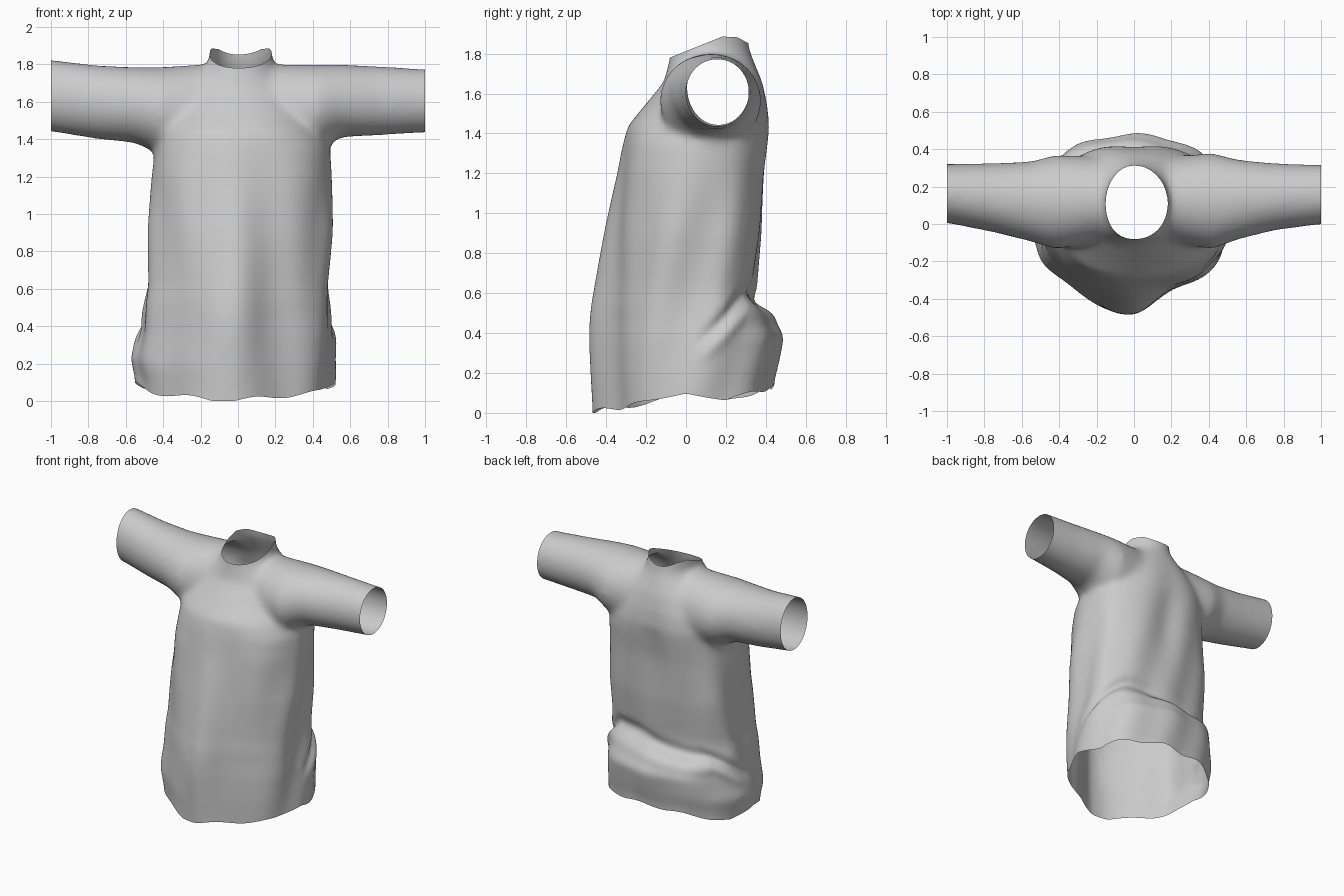
import bpy, bmesh, math
from mathutils import Vector

if "Cube" in bpy.data.objects:
    bpy.data.objects.remove(bpy.data.objects["Cube"])


def bell(t, w):
    return math.exp(-(t / w) ** 2)


def loft(bm, rings):
    """Skin closed rings of points and cap both ends."""
    loops = [[bm.verts.new(p) for p in r] for r in rings]
    for a, b in zip(loops, loops[1:]):
        n = len(a)
        for i in range(n):
            bm.faces.new((a[i], a[(i + 1) % n], b[(i + 1) % n], b[i]))
    bm.faces.new(loops[0][::-1])
    bm.faces.new(loops[-1])


def spow(v, p):
    return math.copysign(abs(v) ** p, v)


def lerp_table(table, t):
    if t <= table[0][0]:
        return table[0][1]
    for (a, va), (b, vb) in zip(table, table[1:]):
        if t <= b:
            return va + (vb - va) * (t - a) / (b - a)
    return table[-1][1]


def torso_ring(z, xl, xr, yf, yb, yc, ridge, qb, n=120):
    """Rounded back, boxy front with a ridge down the middle."""
    box = lerp_table([(1.25, .65), (1.55, 1)], z)
    pts = []
    for i in range(n):
        a = 2 * math.pi * i / n
        c, s = math.cos(a), math.sin(a)
        if abs(s) < 1e-6:
            s = 0
        half = xl if c < 0 else xr
        if s > 0:
            pts.append((c * half, yc + s ** qb * (yb - yc), z))
        else:
            u = spow(c, box)
            peak = ridge * bell(u + .1, .42)
            depth = (1 - ridge) * abs(s) ** (.4 + .6 * box) + peak
            pts.append((u * half, yc - depth * (yc - yf), z))
    return pts


def sleeve_ring(x, y0, y1, z0, z1, n=40):
    pts = []
    for i in range(n):
        a = 2 * math.pi * i / n
        pts.append((x, (y0 + y1) / 2 + math.cos(a) * (y1 - y0) / 2,
                    (z0 + z1) / 2 + math.sin(a) * (z1 - z0) / 2))
    return pts


# Torso sections: z, left, right, front y, back y, side y, front ridge, back curve
TORSO = [
    (-0.12, .53, .505, -.475, .43, .04, .30, .75),
    (0.05, .54, .51, -.480, .44, .04, .30, .75),
    (0.17, .56, .51, -.487, .46, .04, .30, .75),
    (0.35, .52, .505, -.493, .485, .04, .30, .75),
    (0.46, .51, .495, -.490, .43, .04, .30, .7),
    (0.54, .50, .49, -.480, .365, .04, .28, .65),
    (0.62, .485, .487, -.465, .350, .04, .27, .65),
    (0.90, .475, .50, -.410, .385, .04, .20, .6),
    (1.20, .455, .495, -.343, .405, .06, .10, .65),
    (1.35, .44, .490, -.315, .425, .08, .05, .7),
    (1.44, .43, .450, -.290, .435, .10, 0, .75),
    (1.55, .40, .400, -.200, .420, .12, 0, .85),
    (1.66, .32, .330, -.110, .390, .12, 0, 1),
    (1.75, .21, .230, -.088, .350, .12, 0, 1),
    (1.81, .155, .185, -.078, .325, .12, 0, 1),
    (2.00, .145, .172, -.070, .290, .12, 0, 1),
]
# Sleeve sections, one wrist to the other: x, y range, z range
SLEEVES = [
    (-1.1, .01, .322, 1.45, 1.83), (-1, .005, .322, 1.44, 1.825),
    (-.75, -.045, .325, 1.40, 1.795), (-.55, -.095, .335, 1.38, 1.785),
    (-.42, -.135, .37, 1.32, 1.785), (-.2, -.10, .36, 1.30, 1.80),
    (.2, -.10, .36, 1.30, 1.80), (.42, -.135, .38, 1.33, 1.80),
    (.55, -.085, .345, 1.41, 1.80), (.75, -.035, .325, 1.42, 1.79),
    (1, -.002, .317, 1.435, 1.775), (1.1, 0, .317, 1.435, 1.77),
]

# Closed torso and sleeve volumes, fused and softened
bm = bmesh.new()
loft(bm, [torso_ring(*r) for r in TORSO])
loft(bm, [sleeve_ring(*r) for r in SLEEVES])
bmesh.ops.recalc_face_normals(bm, faces=bm.faces)
mesh = bpy.data.meshes.new("shirt")
bm.to_mesh(mesh)
bm.free()
shirt = bpy.data.objects.new("shirt", mesh)
bpy.context.collection.objects.link(shirt)
remesh = shirt.modifiers.new("fuse", 'REMESH')
remesh.mode = 'VOXEL'
remesh.voxel_size = 0.018
smooth = shirt.modifiers.new("soften", 'SMOOTH')
smooth.factor = 0.5
smooth.iterations = 24
fused = bpy.data.meshes.new_from_object(
    shirt.evaluated_get(bpy.context.evaluated_depsgraph_get()))
shirt.modifiers.clear()
shirt.data = fused

# Cut open the cuffs, neck (sloping up, then down at the back) and hem
bm = bmesh.new()
bm.from_mesh(fused)
CUTS = [((1, 0, 0), (1, 0, 0)), ((-1, 0, 0), (-1, 0, 0)),
        ((0, -.07, 1.785), (0, -.4, 1)), ((0, .2, 1.885), (0, .05, 1)),
        ((0, .27, 1.875), (0, .5, 1)), ((0, 0, 0), (0, 0, -1))]
for co, no in CUTS:
    bmesh.ops.bisect_plane(bm, geom=bm.verts[:] + bm.edges[:] + bm.faces[:],
                           plane_co=co, plane_no=Vector(no).normalized(),
                           clear_outer=True)
bm.normal_update()

# Cloth folds and the wavy hem
HEM = [(-.46, .005), (-.2, .05), (0, .10), (.2, .06), (.44, .13)]
moves = []
for v in bm.verts:
    x, y, z = v.co
    n = v.normal
    d = 0
    front, back, side = max(0, -n.y), max(0, n.y), abs(n.x) ** 2
    if z < 1.45 and abs(x) < .62:
        low = min(1, (1.45 - z) / .5)
        d += front * low * .007 * math.sin(21 * x + 1.5 * z)
        d += back * low * .008 * math.sin(19 * x + 3 * z)
        d += side * low * .014 * math.sin(17 * y - 5 * z + 1)
        # Groove above the bunched cloth at the lower back
        zc = .57 + .04 * math.sin(5 * x) * max(0, n.y) - 1.0 * max(0, .3 - y)
        w = min(1, max(0, (y - .03) / .12))
        d += w * (-.024 * bell(z - zc, .045) + .012 * bell(z - zc + .1, .05))
    # Hollow along the spine
    d -= back * .03 * bell(x, .12) * bell(z - 1.2, .4)
    lift = lerp_table(HEM, y) + .012 * math.sin(19 * x)
    fall = max(0, 1 - z / .6) ** 1.5
    moves.append(n * d + Vector((0, 0, max(0, lift) * fall)))
for v, m in zip(bm.verts, moves):
    v.co += m

bm.to_mesh(fused)
bm.free()
for p in fused.polygons:
    p.use_smooth = True
